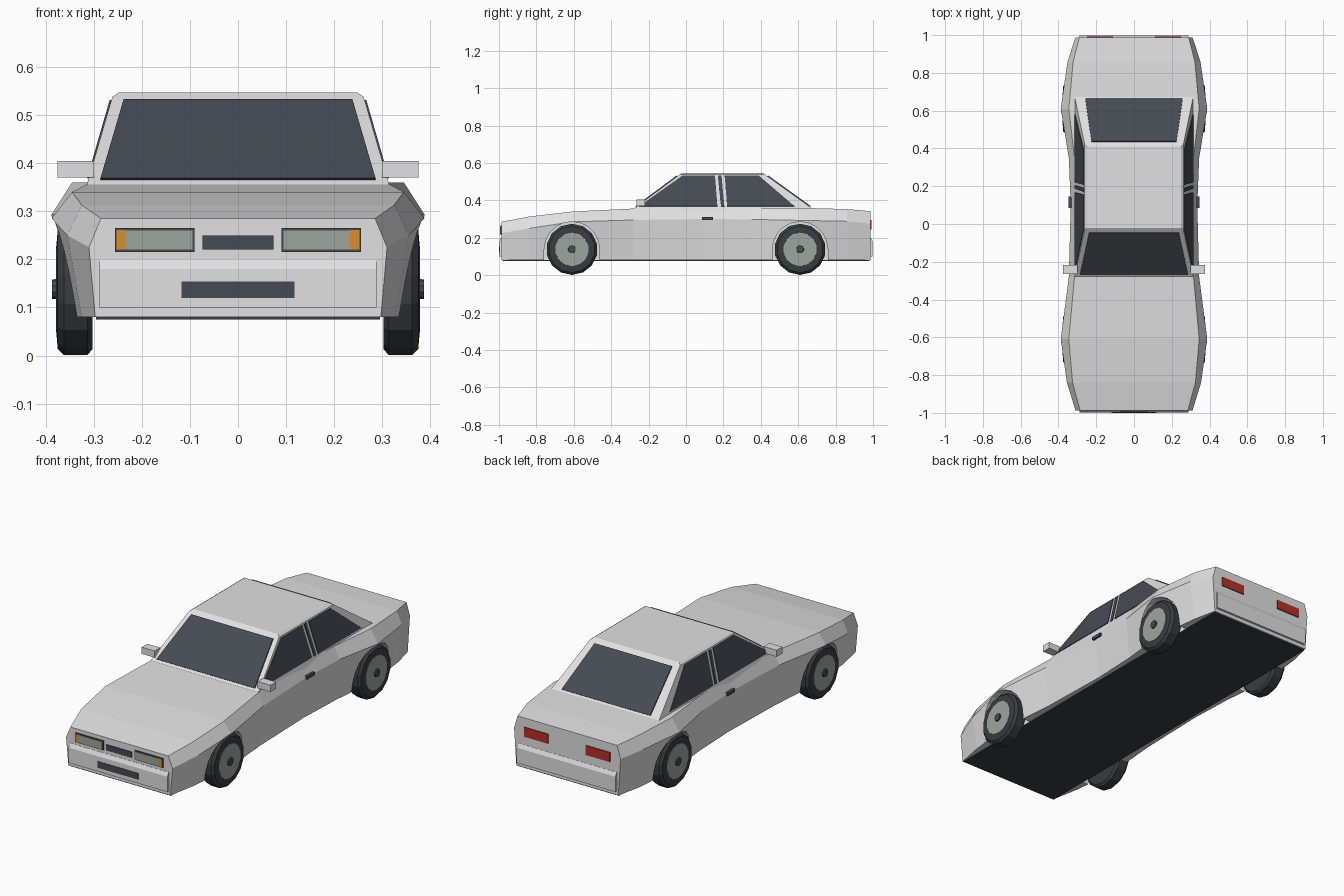
import bpy
import bmesh
from math import cos, sin, pi
from mathutils import Vector

if "Cube" in bpy.data.objects:
    bpy.data.objects.remove(bpy.data.objects["Cube"], do_unlink=True)


def material(name, red, green, blue):
    mat = bpy.data.materials.new(name)
    mat.use_nodes = True
    mat.diffuse_color = (red, green, blue, 1)
    shader = next(n for n in mat.node_tree.nodes if n.type == "BSDF_PRINCIPLED")
    shader.inputs["Base Color"].default_value = (red, green, blue, 1)
    return mat


white = material("white paint", .75, .75, .75)
slate = material("dark glass and trim", .06, .069, .085)
black = material("black rubber", .04, .046, .052)
silver = material("grey lens and rim", .34, .38, .34)
orange = material("orange indicator", .7, .27, .025)
red = material("red tail light", .45, .03, .02)


def loft(name, rings, mat):
    """Closed solid through rings that have equal point counts."""
    bm = bmesh.new()
    loops = [[bm.verts.new(p) for p in ring] for ring in rings]
    count = len(loops[0])
    for a, b in zip(loops, loops[1:]):
        for i in range(count):
            j = (i + 1) % count
            bm.faces.new((a[i], a[j], b[j], b[i]))
    bm.faces.new(loops[0])
    bm.faces.new(loops[-1])
    bmesh.ops.recalc_face_normals(bm, faces=bm.faces)
    mesh = bpy.data.meshes.new(name)
    bm.to_mesh(mesh)
    bm.free()
    mesh.materials.append(mat)
    obj = bpy.data.objects.new(name, mesh)
    bpy.context.collection.objects.link(obj)
    return obj


def prism(name, points, offset, mat):
    """Polygon pushed along an offset."""
    points = [Vector(p) for p in points]
    return loft(name, [points, [p + Vector(offset) for p in points]], mat)


def box(name, x, y, z, mat):
    corners = [(x[0], y[0], z[0]), (x[1], y[0], z[0]), (x[1], y[0], z[1]), (x[0], y[0], z[1])]
    return prism(name, corners, (0, y[1] - y[0], 0), mat)


def lathe(name, profile, side, y, z, mat, steps=14):
    """Turned shape about an axle along x; profile holds (x, radius)."""
    turns = [2 * pi * (i + .5) / steps for i in range(steps)]
    return loft(name, [[(side * x, y + r * cos(t), z + r * sin(t)) for t in turns]
                       for x, r in profile], mat)


SIDES = ((1, "left"), (-1, "right"))
ENDS = ((-1, "front"), (1, "rear"))
AXLE_Y, AXLE_Z = .61, .138

# Body shell: y, shoulder x and z, crease x and z, sill x
stations = [
    (-.987, .285, .285, .31, .225, .297),
    (-.84, .325, .313, .355, .25, .325),
    (-.61, .345, .34, .388, .285, .352),
    (-.28, .315, .356, .345, .295, .325),
    (.1, .31, .36, .335, .3, .315),
    (.35, .315, .36, .345, .298, .325),
    (.61, .345, .36, .388, .293, .352),
    (.86, .322, .353, .352, .288, .325),
    (.987, .29, .342, .31, .275, .297),
]
rings = []
for y, sx, sz, cx, cz, bx in stations:
    half = [(bx, .08), (cx, cz), (sx, sz)]
    rings.append([(x, y, z) for x, z in half] + [(-x, y, z) for x, z in reversed(half)])
body = loft("body", rings, white)

# Wheel arches cut from the body
arch = [(.148 * cos(pi * i / 10), AXLE_Z + .148 * sin(pi * i / 10)) for i in range(11)]
arch += [(-.148, 0), (.148, 0)]
for side, _ in SIDES:
    for end, _ in ENDS:
        cutter = prism("arch_cutter", [(side * .295, end * AXLE_Y + y, z) for y, z in arch],
                       (side * .2, 0, 0), white)
        cutter.hide_render = True
        cut = body.modifiers.new("arch", "BOOLEAN")
        cut.operation, cut.solver, cut.object = "DIFFERENCE", "EXACT", cutter
        bpy.context.view_layer.objects.active = body
        bpy.ops.object.modifier_apply(modifier=cut.name)
        bpy.data.objects.remove(cutter, do_unlink=True)

box("underside", (-.295, .295), (-.98, .98), (.075, .082), black)


# Cabin walls all lean inward with height
def wall_x(z):
    return .313 - (z - .36) * .29


def screen_y(z):
    return -.28 + (z - .355) * 1.35


def back_y(z):
    return .67 - (z - .36) * 1.39


def cabin_ring(z, inset=0, lift=0):
    x, front, back = wall_x(z) - inset, screen_y(z) + inset, back_y(z) - inset
    return [(-x, front, z + lift), (x, front, z + lift), (x, back, z + lift), (-x, back, z + lift)]


loft("cabin", [cabin_ring(.335), cabin_ring(.538), cabin_ring(.538, .013, .009)], white)

# Windscreen and rear window
for name, plane, end, low, high in (("windscreen", screen_y, -1, .286, .238),
                                    ("rear_window", back_y, 1, .258, .225)):
    outline = [(-low, .364), (low, .364), (high, .528), (-high, .528)]
    prism(name, [(x, plane(z) - end * .003, z) for x, z in outline],
          (0, end * .006, .005), slate)

# Side windows with a narrow centre strip
side_glass = {
    "front_side_window": [(-.25, .367), (-.02, .53), (.155, .53), (.168, .367)],
    "pillar_strip": [(.187, .367), (.17, .53), (.19, .53), (.205, .367)],
    "rear_side_window": [(.22, .367), (.207, .53), (.39, .53), (.58, .367)],
}
for side, label in SIDES:
    for name, outline in side_glass.items():
        prism(label + "_" + name, [(side * (wall_x(z) - .003), y, z) for y, z in outline],
              (side * .006, 0, .002), slate)

# Bumpers with a sloping top edge
bumper = [(.97, .2), (.988, .2), (.998, .18), (.998, .1), (.97, .1)]
for end, label in ENDS:
    prism(label + "_bumper", [(-.288, end * y, z) for y, z in bumper], (.576, 0, 0), white)

# Grille and lower intake
box("grille", (-.074, .074), (-.992, -.98), (.22, .25), slate)
box("lower_intake", (-.118, .118), (-1, -.99), (.12, .154), slate)


def span(side, a, b):
    return (side * a, side * b)


# Lights, mirrors and door handles
for side, label in SIDES:
    box(label + "_headlight_frame", span(side, .09, .256), (-.991, -.98), (.215, .265), slate)
    box(label + "_headlight", span(side, .095, .233), (-.994, -.985), (.22, .26), silver)
    box(label + "_indicator", span(side, .233, .253), (-.994, -.985), (.22, .261), orange)
    box(label + "_tail_light", span(side, .11, .25), (.98, .992), (.245, .295), red)
    box(label + "_mirror", span(side, .3, .375), (-.265, -.218), (.37, .405), white)
    box(label + "_door_handle", span(side, .325, .346), (.085, .145), (.294, .31), slate)

# Wheels
for side, label in SIDES:
    for end, place in ENDS:
        name, y = place + "_" + label, end * AXLE_Y
        lathe(name + "_tyre", [(.303, .125), (.313, .137), (.362, .137), (.375, .124),
                               (.377, .1)], side, y, AXLE_Z, black)
        lathe(name + "_rim", [(.36, .092), (.379, .09)], side, y, AXLE_Z, silver)
        lathe(name + "_hub_cap", [(.37, .022), (.387, .02)], side, y, AXLE_Z, slate, 10)
